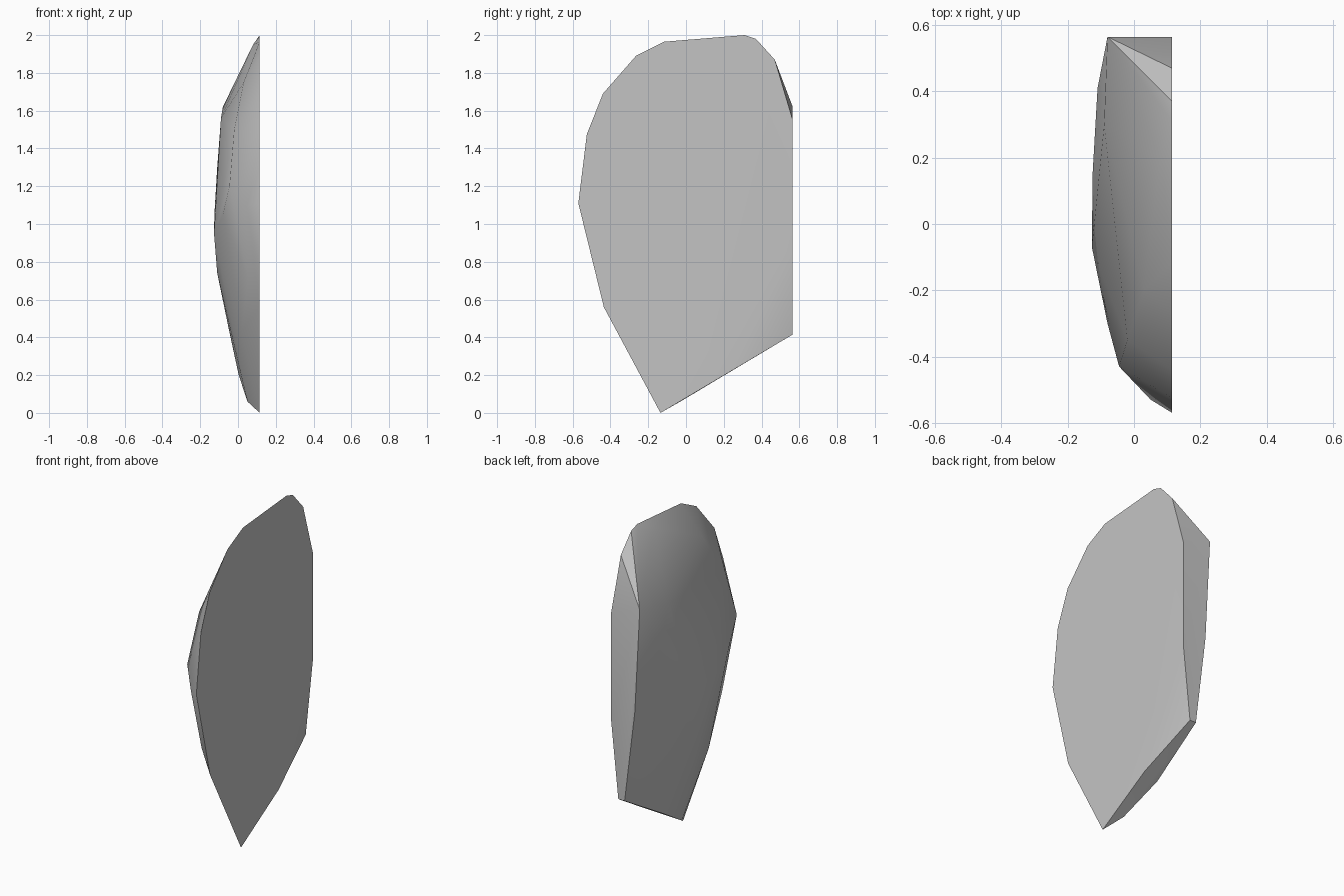
import bpy
import bmesh
import math

cube = bpy.data.objects.get("Cube")
if cube:
    bpy.data.objects.remove(cube, do_unlink=True)

# Single stone colour
stone = bpy.data.materials.new("stone_grey")
stone.use_nodes = True
colour = (0.55, 0.55, 0.55, 1)
stone.diffuse_color = colour
stone.node_tree.nodes["Principled BSDF"].inputs["Base Color"].default_value = colour

# Outline of the flat side (y, z)
FLAT_X = 0.115
outline = [(-.135, 0), (.23, .216), (.565, .89), (.565, 1.55), (.47, 1.87),
           (.37, 1.98), (.31, 2), (-.115, 1.965), (-.265, 1.89),
           (-.44, 1.69), (-.525, 1.475), (-.57, 1.11), (-.435, .56)]

# Corners of the flat back cut
back = [(.066, .565, .415), (.023, .565, .415),
        (-.047, .565, .985), (-.08, .565, 1.62)]

# Shallow domed side
dome = [(.05, -.03, .06), (.003, .207, .203), (.02, -.25, .43),
        (-.05, .2, .45), (.053, -.43, .71), (-.11, .1, .74),
        (-.127, -.07, .95), (-.125, .15, 1.05), (-.11, .41, 1.3),
        (-.08, -.3, 1.05), (-.045, -.43, 1.2), (.05, -.53, 1.1),
        (-.09, .3, 1.56), (-.02, -.35, 1.5), (.03, -.2, 1.75),
        (.08, .2, 1.95)]

# Wrap the corners in a convex shard
bm = bmesh.new()
for p in [(FLAT_X, y, z) for y, z in outline] + back + dome:
    bm.verts.new(p)
hull = bmesh.ops.convex_hull(bm, input=bm.verts[:])
loose = [v for v in bm.verts if not v.link_faces]
bmesh.ops.delete(bm, geom=loose, context="VERTS")
bmesh.ops.dissolve_limit(bm, angle_limit=math.radians(0.5),
                         verts=bm.verts[:], edges=bm.edges[:])
bmesh.ops.recalc_face_normals(bm, faces=bm.faces[:])

mesh = bpy.data.meshes.new("stone_shard")
bm.to_mesh(mesh)
bm.free()
mesh.materials.append(stone)
shard = bpy.data.objects.new("stone_shard", mesh)
bpy.context.collection.objects.link(shard)

# Soft dome, crisp cut edges
bpy.ops.object.select_all(action="DESELECT")
shard.select_set(True)
bpy.context.view_layer.objects.active = shard
bpy.ops.object.shade_smooth_by_angle(angle=math.radians(32))
